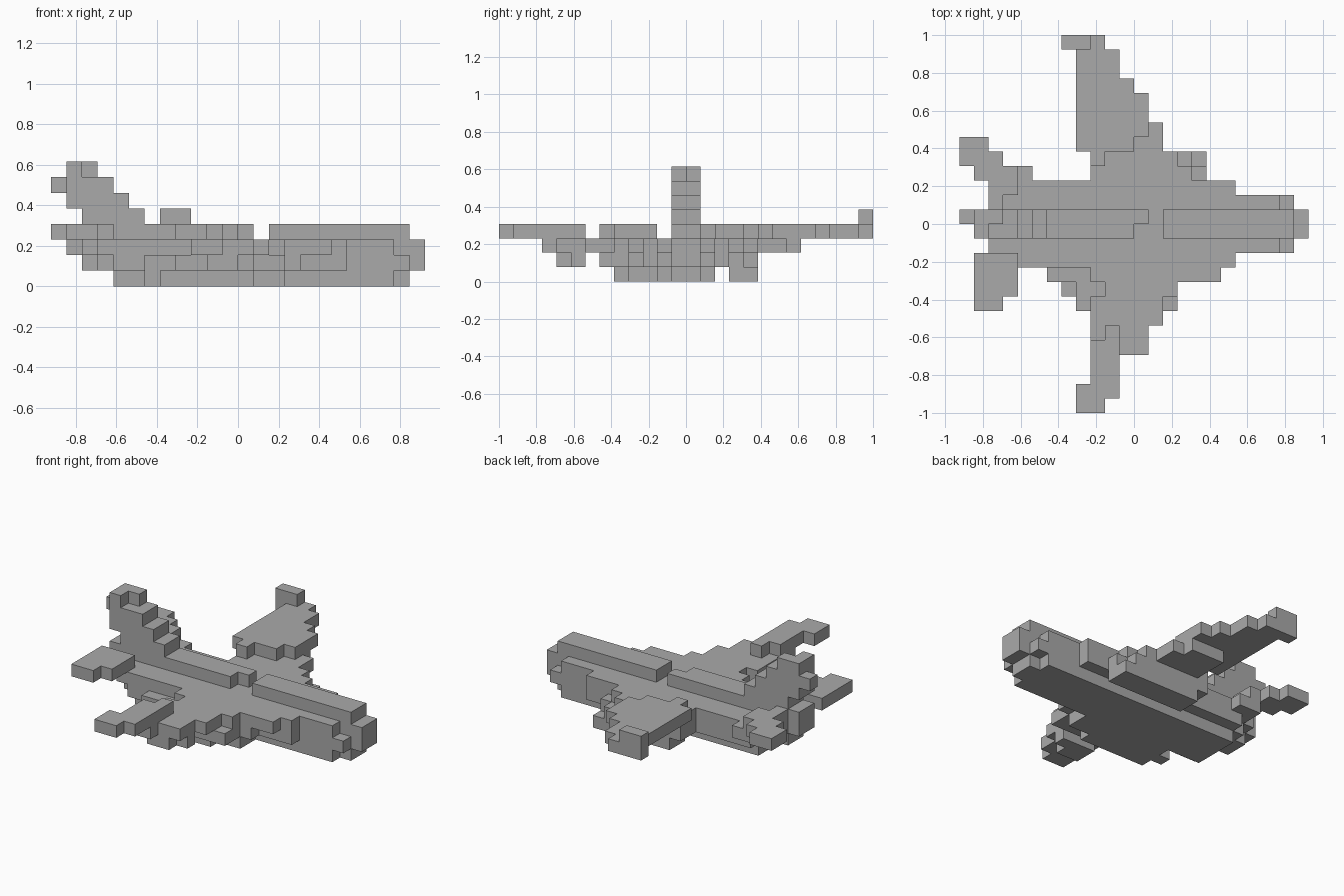
import bpy, bmesh
from mathutils import Vector

cube = bpy.data.objects.get("Cube")
if cube:
    bpy.data.objects.remove(cube, do_unlink=True)

UNIT = 2 / 26          # edge of one block
owner = {}             # block cell -> part name


def block(part, x, y, z):
    """Fill a box of cells; x and y are ranges, z is one layer or a range."""
    low, high = z if isinstance(z, tuple) else (z, z + 1)
    for i in range(*x):
        for j in range(*y):
            for k in range(low, high):
                owner.setdefault((i, j, k), part)


def centred(part, x, half, z):
    """A box symmetric about the long axis."""
    block(part, x=x, y=(-half, half), z=z)


# Fuselage hull, layer by layer from the belly up
hull = "fuselage"
centred(hull, x=(-8, 11), half=1, z=0)
centred(hull, x=(-8, 10), half=2, z=0)
centred(hull, x=(-10, 12), half=1, z=1)
centred(hull, x=(-9, 11), half=2, z=1)
centred(hull, x=(-8, 7), half=3, z=1)
centred(hull, x=(-11, 12), half=1, z=2)
centred(hull, x=(-10, 10), half=2, z=2)
centred(hull, x=(-8, 7), half=3, z=2)

# Raised roof in two lengths with a gap between
roof = "roof_spine"
centred(roof, x=(-11, 0), half=1, z=3)
block(roof, x=(0, 1), y=(0, 1), z=3)
centred(roof, x=(2, 11), half=1, z=3)

# Stepped tail fin
fin = "tail_fin"
centred(fin, x=(-10, -6), half=1, z=4)
centred(fin, x=(-11, -7), half=1, z=5)
centred(fin, x=(-11, -8), half=1, z=6)
block(fin, x=(-12, -11), y=(0, 1), z=6)
centred(fin, x=(-11, -10), half=1, z=7)
block(fin, x=(-10, -9), y=(0, 1), z=7)

# Tailplanes
tail = "rear_tailplane"
block(tail, x=(-12, -10), y=(5, 6), z=3)
block(tail, x=(-12, -9), y=(4, 5), z=3)
block(tail, x=(-11, -8), y=(3, 4), z=3)
block(tail, x=(-10, -8), y=(2, 3), z=3)
block(tail, x=(-10, -9), y=(1, 2), z=3)
block(tail, x=(-9, -7), y=(2, 4), z=2)
tail = "front_tailplane"
block(tail, x=(-11, -9), y=(-6, -5), z=3)
block(tail, x=(-11, -8), y=(-5, -2), z=3)
block(tail, x=(-9, -8), y=(-3, -2), z=2)

# Wing on the +y side: raised outer panel, lower root
wing = "rear_wing"
block(wing, x=(-5, -3), y=(12, 13), z=4)
block(wing, x=(-5, -2), y=(12, 13), z=3)
block(wing, x=(-4, -1), y=(10, 12), z=3)
block(wing, x=(-4, 0), y=(9, 10), z=3)
block(wing, x=(-4, 1), y=(6, 9), z=3)
block(wing, x=(-4, 0), y=(5, 6), z=3)
block(wing, x=(-3, -2), y=(4, 5), z=3)
block(wing, x=(-2, 1), y=(7, 8), z=2)
block(wing, x=(-2, 2), y=(5, 7), z=2)
block(wing, x=(-3, 3), y=(4, 5), z=2)
block(wing, x=(-3, 4), y=(3, 4), z=2)

# Wing on the -y side
wing = "front_wing"
block(wing, x=(-4, -2), y=(-13, -12), z=3)
block(wing, x=(-4, -1), y=(-12, -11), z=3)
block(wing, x=(-3, -1), y=(-11, -8), z=3)
block(wing, x=(-2, -1), y=(-8, -7), z=3)
block(wing, x=(-3, -1), y=(-10, -9), z=2)
block(wing, x=(-3, 1), y=(-9, -7), z=2)
block(wing, x=(-3, 2), y=(-7, -5), z=2)
block(wing, x=(-2, 3), y=(-5, -4), z=2)
block(wing, x=(-3, 6), y=(-4, -3), z=2)

# Engines under the wings
engine = "rear_engine"
block(engine, x=(-2, 5), y=(3, 5), z=0)
block(engine, x=(-3, 5), y=(3, 4), z=1)
block(engine, x=(-3, 4), y=(4, 5), z=1)
engine = "front_inner_engine"
block(engine, x=(-5, 1), y=(-5, -4), z=0)
block(engine, x=(-5, 3), y=(-4, -2), z=0)
block(engine, x=(-6, -5), y=(-4, -3), z=(0, 2))
block(engine, x=(-4, 3), y=(-6, -4), z=1)
block(engine, x=(-5, 4), y=(-4, -3), z=1)
engine = "front_outer_engine"
block(engine, x=(-2, 0), y=(-9, -8), z=1)
block(engine, x=(-2, 1), y=(-8, -7), z=1)

# One plain grey for everything
grey = bpy.data.materials.new("plain_grey")
grey.use_nodes = True
colour = (0.4, 0.4, 0.4, 1)
grey.diffuse_color = colour
grey.node_tree.nodes["Principled BSDF"].inputs["Base Color"].default_value = colour


def build(part):
    """Mesh the outer faces of one part's cells, then merge flat areas."""
    bm = bmesh.new()
    for cell in [c for c, name in owner.items() if name == part]:
        centre = Vector(cell) + Vector((0.5, 0.5, 0.5))
        for axis in range(3):
            for sign in (-1, 1):
                normal = Vector((0, 0, 0))
                normal[axis] = sign
                if tuple(int(a + b) for a, b in zip(cell, normal)) in owner:
                    continue
                u = Vector((0, 0, 0))
                u[(axis + 1) % 3] = 0.5
                v = normal.cross(u)
                mid = centre + normal / 2
                corners = (mid - u - v, mid + u - v, mid + u + v, mid - u + v)
                bm.faces.new([bm.verts.new(p * UNIT) for p in corners])
    bmesh.ops.remove_doubles(bm, verts=bm.verts[:], dist=UNIT / 100)
    bmesh.ops.dissolve_limit(bm, angle_limit=0.01, verts=bm.verts[:],
                             edges=bm.edges[:], delimit={'NORMAL'})
    mesh = bpy.data.meshes.new(part)
    bm.to_mesh(mesh)
    bm.free()
    mesh.materials.append(grey)
    bpy.context.collection.objects.link(bpy.data.objects.new(part, mesh))


for part in dict.fromkeys(owner.values()):
    build(part)
